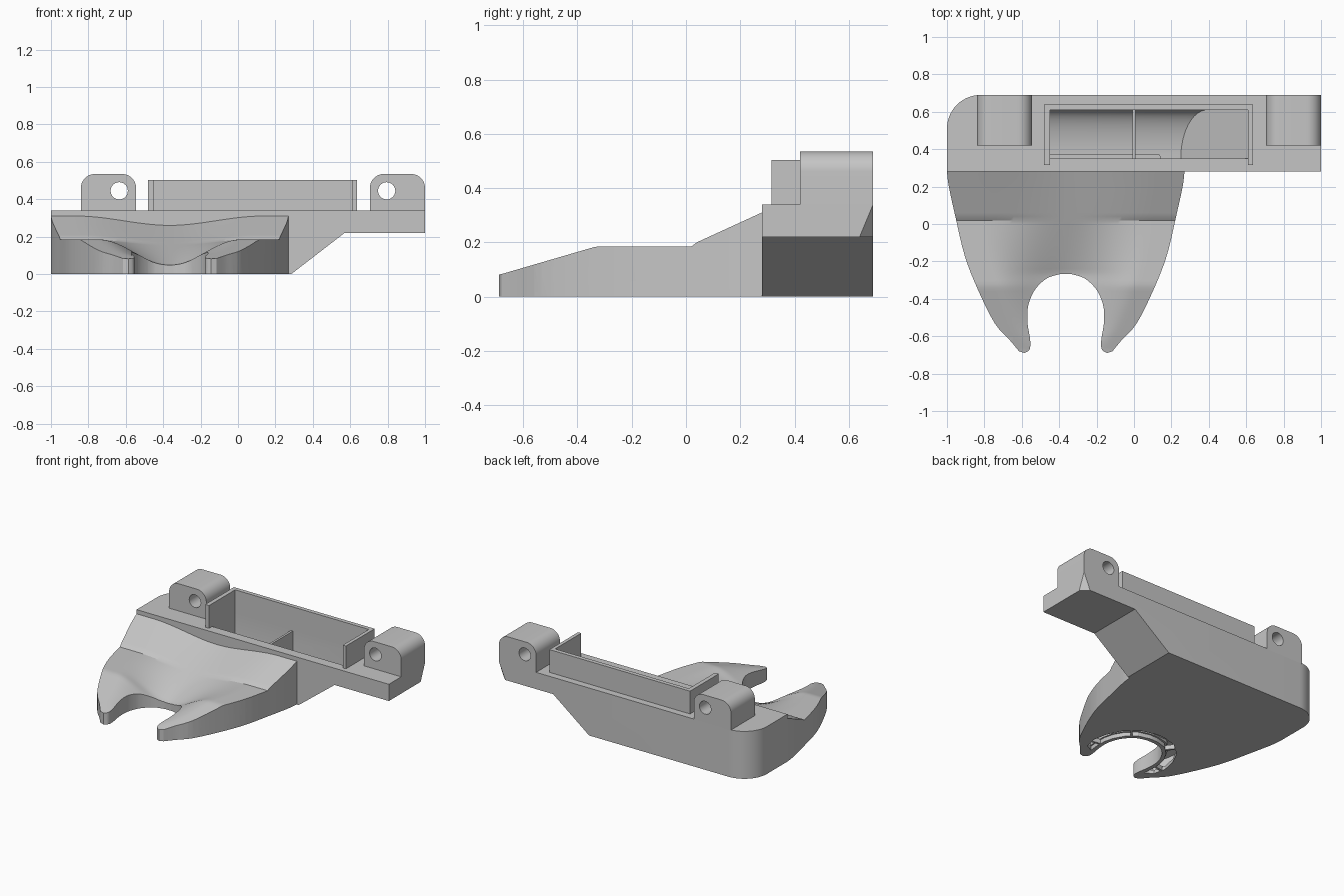
import bpy, bmesh, math
from mathutils import Vector, Matrix

cube = bpy.data.objects.get("Cube")
if cube:
    bpy.data.objects.remove(cube)

grey = bpy.data.materials.new("plain grey")
grey.use_nodes = True
GREY = (0.56, 0.56, 0.56, 1)
grey.diffuse_color = GREY
grey.node_tree.nodes["Principled BSDF"].inputs["Base Color"].default_value = GREY

CX = -0.365      # centre line of the nozzle
BACK, FRONT = 0.69, 0.28


def make(name, bm):
    bmesh.ops.recalc_face_normals(bm, faces=bm.faces)
    mesh = bpy.data.meshes.new(name)
    bm.to_mesh(mesh)
    bm.free()
    mesh.materials.append(grey)
    ob = bpy.data.objects.new(name, mesh)
    bpy.context.collection.objects.link(ob)
    return ob


def prism(name, points, axis, lo, hi):
    """Extrude a 2D outline along x, y or z."""
    place = {"x": lambda p: (lo, p[0], p[1]),
             "y": lambda p: (p[0], lo, p[1]),
             "z": lambda p: (p[0], p[1], lo)}[axis]
    bm = bmesh.new()
    face = bm.faces.new([bm.verts.new(place(p)) for p in points])
    ext = bmesh.ops.extrude_face_region(bm, geom=[face])
    shift = Vector([(hi - lo) * (axis == a) for a in "xyz"])
    bmesh.ops.translate(bm, verts=[v for v in ext["geom"] if isinstance(v, bmesh.types.BMVert)], vec=shift)
    return make(name, bm)


def box(name, x0, x1, y0, y1, z0, z1):
    return prism(name, [(x0, y0), (x1, y0), (x1, y1), (x0, y1)], "z", z0, z1)


def select(ob):
    bpy.ops.object.select_all(action="DESELECT")
    ob.select_set(True)
    bpy.context.view_layer.objects.active = ob


def boolean(ob, tool, operation="DIFFERENCE", keep=False):
    mod = ob.modifiers.new("cut", "BOOLEAN")
    mod.operation, mod.object, mod.solver = operation, tool, "MANIFOLD"
    select(ob)
    bpy.ops.object.modifier_apply(modifier=mod.name)
    if not keep:
        bpy.data.objects.remove(tool)


def smooth(ob, angle=25):
    select(ob)
    bpy.ops.object.shade_smooth_by_angle(angle=math.radians(angle))


def spline(pts, n=4):
    """Round a point list into a flowing curve."""
    pts = [Vector(p) for p in pts]
    out = []
    for i in range(len(pts) - 1):
        a, b, c, d = pts[max(i - 1, 0)], pts[i], pts[i + 1], pts[min(i + 2, len(pts) - 1)]
        for k in range(n):
            t = k / n
            out.append(0.5 * (2 * b + (c - a) * t + (2 * a - 5 * b + 4 * c - d) * t ** 2
                              + (3 * b - a - 3 * c + d) * t ** 3))
    return out + [pts[-1]]


def mirrored(half):
    return [(CX + x, y) for x, y in half] + [(CX - x, y) for x, y in reversed(half)]


def lerp_table(table, v):
    for (a, fa), (b, fb) in zip(table, table[1:]):
        if v <= b:
            return fa + (fb - fa) * max(0, (v - a) / (b - a))
    return table[-1][1]


# Nozzle plan: outer side, and the round notch between the two arms
side = spline([(.635, FRONT), (.625, .2), (.59, .04), (.54, -.17), (.47, -.35), (.38, -.53), (.3, -.62), (.25, -.68)])
notch = spline([(.22, -.69), (.193, -.67), (.19, -.62), (.203, -.54), (.205, -.47), (.193, -.41),
                (.16, -.345), (.1, -.29), (.03, -.268)])
width = sorted((p.y, p.x) for p in side)
rim = [(-.69, .08), (-.33, .185), (.03, .185), (.04, .2), (FRONT, .31)]
valley = [(-.69, .045), (-.27, .045), (FRONT, .26)]


def top_height(x, y):
    t = min(1, abs(x - CX) / lerp_table(width, y) / .78)
    low = lerp_table(valley, y)
    return low + (lerp_table(rim, y) - low) * t * t * (3 - 2 * t)


def dished(name, outline, base, drop):
    """Solid with the given plan, under the dished top surface."""
    bm = bmesh.new()
    nx, ny, step = 70, 56, .02
    bmesh.ops.create_grid(bm, x_segments=nx, y_segments=ny, size=1)
    for v in bm.verts:
        v.co.x = CX + v.co.x * nx * step / 2
        v.co.y = -.72 + (v.co.y + 1) * ny * step / 2
        v.co.z = max(base + .004, top_height(v.co.x, v.co.y) - drop)
    ext = bmesh.ops.extrude_face_region(bm, geom=bm.faces[:])
    for g in ext["geom"]:
        if isinstance(g, bmesh.types.BMVert):
            g.co.z = base
    ob = make(name, bm)
    boolean(ob, prism("plan", outline, "z", -.5, 1), "INTERSECT")
    return ob


nozzle = dished("nozzle", mirrored(side + notch), 0, 0)

# Air passage inside the nozzle
passage_side = [(.5, .37), (.56, .2), (.54, .04), (.49, -.17), (.42, -.35), (.34, -.5), (.285, -.585)]
passage_notch = [(.235, -.59), (.242, -.54), (.242, -.46), (.225, -.385), (.183, -.31), (.115, -.25), (.03, -.228)]
passage = dished("passage", mirrored(passage_side + passage_notch), .025, .025)

# Outlet slot on the underside, following the notch
slot_inner = [(.225, -.6), (.232, -.54), (.232, -.46), (.215, -.39), (.175, -.32), (.11, -.262), (.03, -.24)]
slot_outer = [(.03, -.17), (.14, -.2), (.23, -.28), (.28, -.38), (.3, -.48), (.28, -.57)]
ring = ([(CX + x, y) for x, y in slot_inner] + [(CX - x, y) for x, y in reversed(slot_inner)]
        + [(CX - x, y) for x, y in reversed(slot_outer)] + [(CX + x, y) for x, y in slot_outer])
slot = prism("slot", ring, "z", -.1, .029)

# Main housing with one rounded corner and one clipped lower corner
housing = prism("housing", [(-1, 0), (.285, 0), (.57, .22), (1, .22), (1, .34), (-1, .34)], "y", FRONT, BACK)
bm = bmesh.new()
bm.from_mesh(housing.data)
corner = [e for e in bm.edges if all(v.co.x < -.99 and v.co.y > BACK - .01 for v in e.verts)]
bmesh.ops.bevel(bm, geom=corner, offset=.18, segments=14, profile=.5, affect="EDGES")
a, b, c = Vector((1, .64, .22)), Vector((.95, BACK, .22)), Vector((1, BACK, .34))
normal = (b - a).cross(c - a)
normal *= 1 if normal.x > 0 else -1
bmesh.ops.bisect_plane(bm, geom=bm.verts[:] + bm.edges[:] + bm.faces[:], plane_co=a, plane_no=normal, clear_outer=True)
bmesh.ops.holes_fill(bm, edges=[e for e in bm.edges if e.is_boundary])
bmesh.ops.recalc_face_normals(bm, faces=bm.faces)
bm.to_mesh(housing.data)
bm.free()

# Inlet well: curved back wall, ramp at the narrow end
curve = [(.35 + .26 * math.sin(t), .15 - .11 * math.cos(t)) for t in (math.pi / 2 * k / 12 for k in range(13))]
well = prism("well", curve + [(.61, .45), (.35, .45)], "x", -.45, .61)
ramp = prism("ramp", [(-.6, 0), (.25, 0), (.25, .04), (.61, .32), (.7, .32), (.7, .6), (-.6, .6)], "y", 0, 1)
boolean(well, ramp, "INTERSECT")

boolean(housing, well)
boolean(housing, passage, keep=True)
boolean(nozzle, passage)
boolean(nozzle, slot)
smooth(housing)
smooth(nozzle)

# Divider in the well
box("divider", -.008, .008, .345, .615, .03, .33)

# Ribs across the outlet slot
for i, angle in enumerate((-10, 50, 130, 190)):
    bm = bmesh.new()
    bmesh.ops.create_cube(bm, size=1, matrix=Matrix.Translation((CX, -.46, .017))
                          @ Matrix.Rotation(math.radians(angle), 4, "Z")
                          @ Matrix.Translation((.265, 0, 0)) @ Matrix.Diagonal((.09, .015, .032, 1)))
    make(f"outlet_rib_{i + 1}", bm)

# Three-sided collar around the inlet
prism("inlet_collar", [(-.48, .315), (-.45, .315), (-.45, .61), (.61, .61), (.61, .315),
                       (.635, .315), (.635, .64), (-.48, .64)], "z", .335, .503)


# Mounting lugs with a through hole
def lug(name, x0, x1, hole_x):
    r, top = .075, .535
    arc = [(r * math.cos(t), r * math.sin(t)) for t in (math.pi / 2 * k / 10 for k in range(11))]
    pts = [(x0, .335), (x1, .335)]
    pts += [(x1 - r + p, top - r + q) for p, q in arc]
    pts += [(x0 + r - p, top - r + q) for p, q in reversed(arc)]
    ob = prism(name, pts, "y", .42, BACK)
    hole = [(hole_x + .046 * math.cos(k * math.pi / 16), .445 + .046 * math.sin(k * math.pi / 16)) for k in range(32)]
    boolean(ob, prism("hole", hole, "y", .3, .8))
    smooth(ob, 30)


lug("right_lug", -.84, -.545, -.635)
lug("left_lug", .705, 1, .795)
